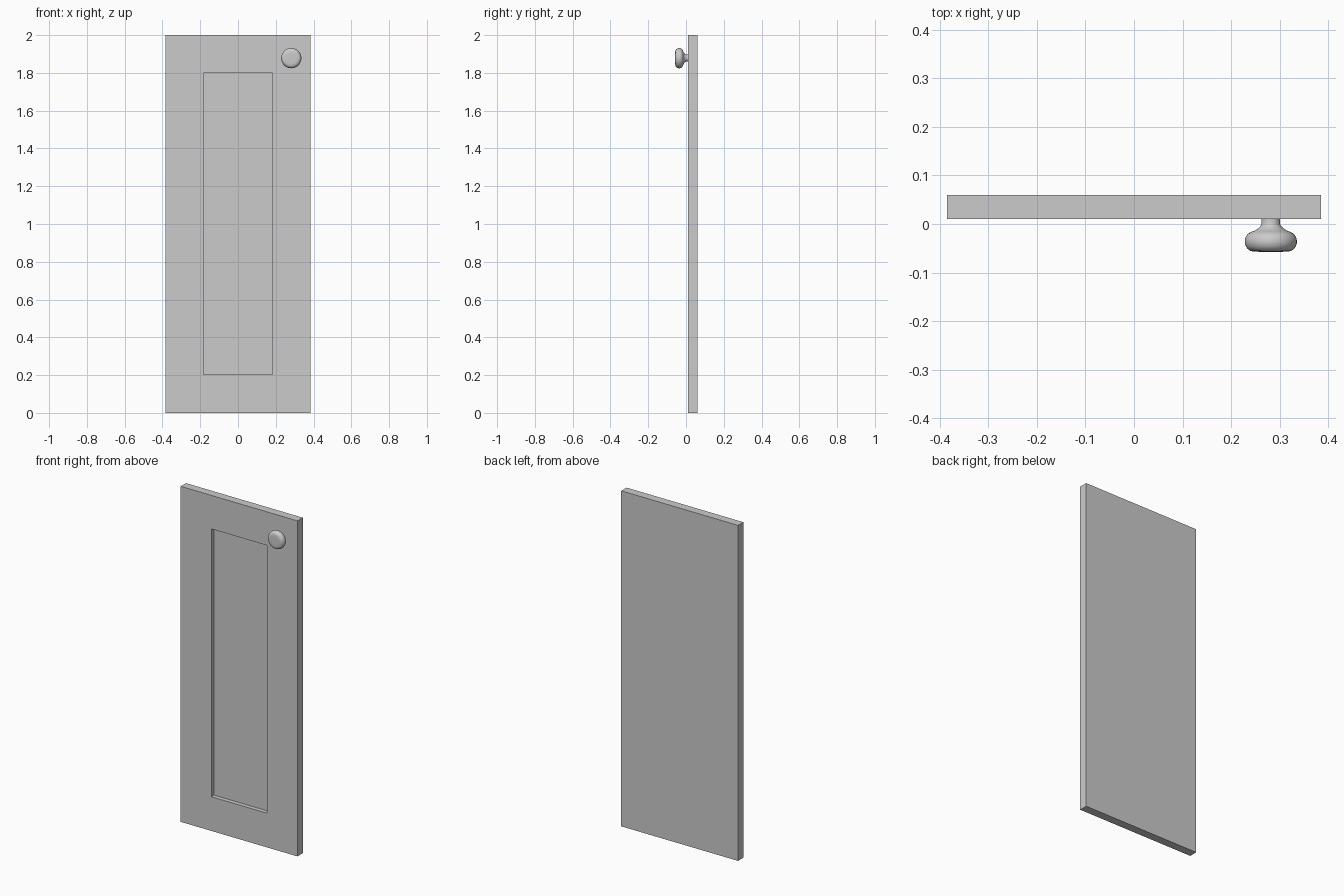
import bpy, bmesh, math

if "Cube" in bpy.data.objects:
    bpy.data.objects.remove(bpy.data.objects["Cube"])

def make_object(name, bm):
    bmesh.ops.recalc_face_normals(bm, faces=bm.faces[:])
    mesh = bpy.data.meshes.new(name)
    bm.to_mesh(mesh)
    bm.free()
    obj = bpy.data.objects.new(name, mesh)
    bpy.context.collection.objects.link(obj)
    return obj

# Door slab with a recessed front panel
HALF_W, FRONT, BACK, HEIGHT = 0.385, 0.01, 0.06, 2.0
PANEL_W, PANEL_LOW, PANEL_TOP, DEPTH = 0.183, 0.204, 1.80, 0.025

def rect(bm, w, y, low, top):
    return [bm.verts.new((x, y, z)) for x, z in
            ((-w, low), (w, low), (w, top), (-w, top))]

bm = bmesh.new()
loops = [rect(bm, HALF_W, BACK, 0, HEIGHT),
         rect(bm, HALF_W, FRONT, 0, HEIGHT),
         rect(bm, PANEL_W, FRONT, PANEL_LOW, PANEL_TOP),
         rect(bm, PANEL_W, FRONT + DEPTH, PANEL_LOW, PANEL_TOP)]
for a, b in zip(loops, loops[1:]):
    for i in range(4):
        j = (i + 1) % 4
        bm.faces.new((a[i], a[j], b[j], b[i]))
bm.faces.new(loops[0])
bm.faces.new(loops[-1])
make_object("door_panel", bm)

# Round knob: (radius, y) profile turned about the y axis
profile = [(0.019, 0.010), (0.019, 0.000), (0.021, -0.004), (0.026, -0.009),
           (0.033, -0.0135), (0.041, -0.0165), (0.047, -0.020),
           (0.0515, -0.026), (0.0535, -0.033), (0.0535, -0.040),
           (0.051, -0.047), (0.047, -0.052), (0.042, -0.0555),
           (0.034, -0.057), (0.020, -0.0573)]
SEGMENTS, KNOB_X, KNOB_Z = 48, 0.282, 1.878
bm = bmesh.new()
rings = []
for r, y in profile:
    rings.append([bm.verts.new((KNOB_X + r * math.cos(t), y, KNOB_Z + r * math.sin(t)))
                  for t in (2 * math.pi * k / SEGMENTS for k in range(SEGMENTS))])
for a, b in zip(rings, rings[1:]):
    for i in range(SEGMENTS):
        j = (i + 1) % SEGMENTS
        bm.faces.new((a[i], a[j], b[j], b[i]))
bm.faces.new(rings[0])
bm.faces.new(rings[-1])
knob = make_object("door_knob", bm)
bpy.context.view_layer.objects.active = knob
knob.select_set(True)
bpy.ops.object.shade_smooth_by_angle(angle=math.radians(40))
